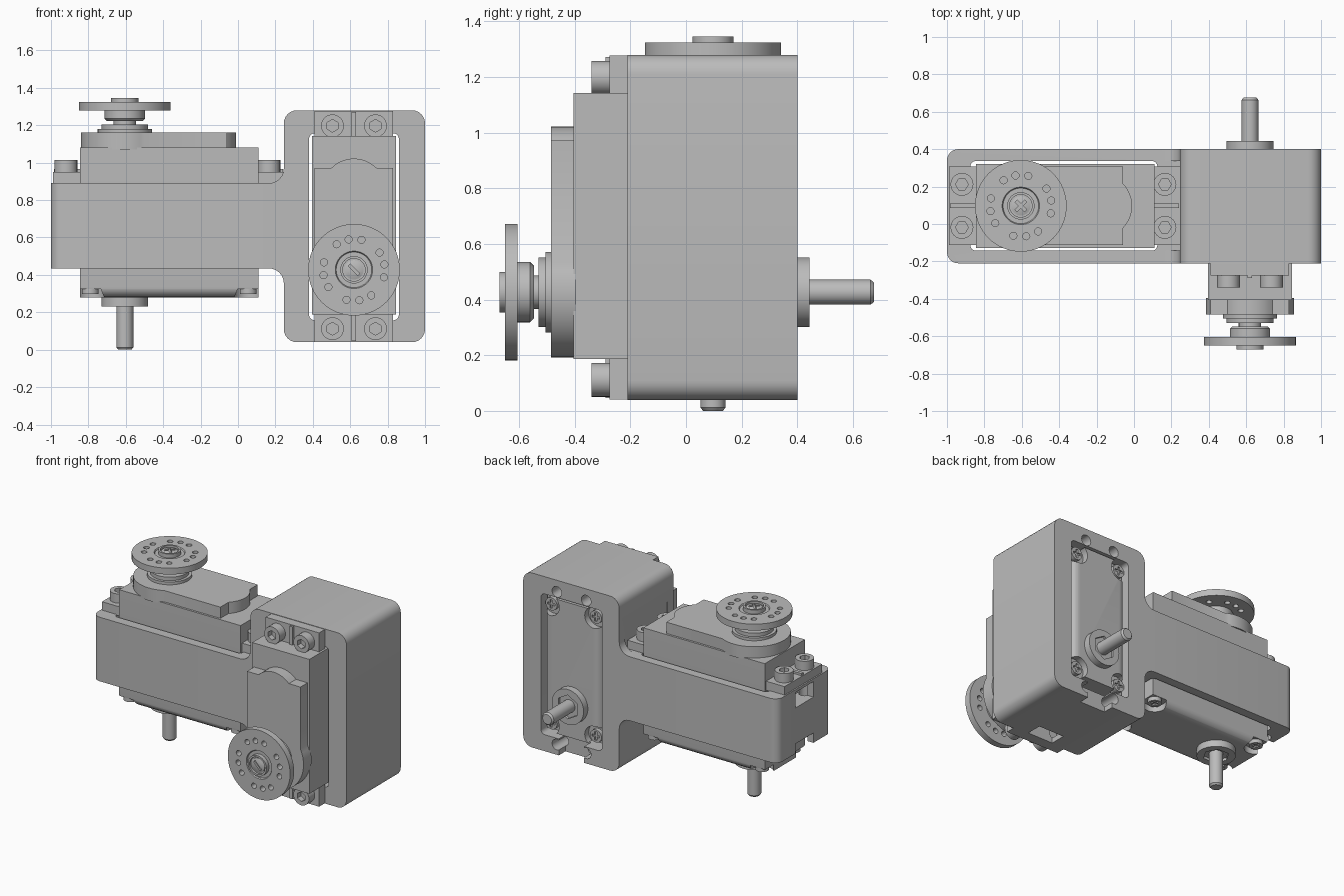
import bpy, bmesh, math
from mathutils import Matrix, Vector

if "Cube" in bpy.data.objects:
    bpy.data.objects.remove(bpy.data.objects["Cube"])

grey = bpy.data.materials.new("neutral_grey")
grey.use_nodes = True
grey.diffuse_color = (0.5, 0.5, 0.5, 1)
grey.node_tree.nodes["Principled BSDF"].inputs["Base Color"].default_value = (0.5, 0.5, 0.5, 1)
made = []


def frame(x, y, z, origin=(0, 0, 0)):
    """Matrix from three axis vectors and an origin."""
    m = Matrix((x, y, z)).transposed().to_4x4()
    m.translation = origin
    return m


def add(name, bm, m):
    bm.transform(m)
    bmesh.ops.recalc_face_normals(bm, faces=bm.faces)
    mesh = bpy.data.meshes.new(name)
    bm.to_mesh(mesh)
    bm.free()
    mesh.materials.append(grey)
    ob = bpy.data.objects.new(name, mesh)
    bpy.context.collection.objects.link(ob)
    made.append(ob)
    return ob


def prism(name, outlines, lo, hi, m):
    """Extrude one or more separate outlines from lo to hi."""
    bm = bmesh.new()
    for pts in outlines:
        face = bm.faces.new([bm.verts.new((p[0], p[1], lo)) for p in pts])
        top = bmesh.ops.extrude_face_region(bm, geom=[face])["geom"]
        bmesh.ops.translate(bm, vec=(0, 0, hi - lo),
                            verts=[v for v in top if isinstance(v, bmesh.types.BMVert)])
    return add(name, bm, m)


def lathe(name, profile, m, n=48):
    bm = bmesh.new()
    vs = [bm.verts.new((r, 0, z)) for r, z in profile]
    es = [bm.edges.new(p) for p in zip(vs, vs[1:])]
    bmesh.ops.spin(bm, geom=vs + es, cent=(0, 0, 0), axis=(0, 0, 1),
                   angle=math.tau, steps=n, use_duplicate=False)
    bmesh.ops.remove_doubles(bm, verts=bm.verts, dist=1e-5)
    return add(name, bm, m)


def arc(cx, cy, r, a, b, n):
    return [(cx + r * math.cos(math.radians(a + (b - a) * i / n)),
             cy + r * math.sin(math.radians(a + (b - a) * i / n))) for i in range(n + 1)]


def circle(cx, cy, r, n=24):
    return arc(cx, cy, r, 0, 360, n)[:-1]


def rect(x0, x1, y0, y1):
    return [(x0, y0), (x1, y0), (x1, y1), (x0, y1)]


def rounded(corners, n=6):
    """Polygon from (x, y, radius) corners."""
    out = []
    for i, (x, y, r) in enumerate(corners):
        p = Vector((x, y))
        if r == 0:
            out.append((x, y))
            continue
        d1 = (Vector(corners[i - 1][:2]) - p).normalized()
        d2 = (Vector(corners[(i + 1) % len(corners)][:2]) - p).normalized()
        half = d1.angle(d2) / 2
        c = p + (d1 + d2).normalized() * r / math.sin(half)
        s, e = p + d1 * r / math.tan(half) - c, p + d2 * r / math.tan(half) - c
        a = math.degrees(math.atan2(s.y, s.x))
        b = math.degrees(math.atan2(e.y, e.x))
        out += arc(c.x, c.y, r, a, a + (b - a + 180) % 360 - 180, n)
    return out


def cut(ob, outlines, lo, hi, m):
    cutter = prism("cutter", outlines, lo, hi, m)
    made.remove(cutter)
    mod = ob.modifiers.new("cut", "BOOLEAN")
    mod.operation, mod.solver, mod.object = "DIFFERENCE", "EXACT", cutter
    bpy.context.view_layer.update()
    result = bpy.data.meshes.new_from_object(
        ob.evaluated_get(bpy.context.evaluated_depsgraph_get()))
    ob.modifiers.clear()
    ob.data = result
    bpy.data.objects.remove(cutter)


# bracket: upright block joined to a level arm by fillets
bracket_axes = frame((1, 0, 0), (0, 0, 1), (0, -1, 0))
outline = rounded([(-1, 0.435, 0), (0.245, 0.435, 0.08), (0.245, 0.04, 0.07), (1, 0.04, 0.07),
                   (1, 1.28, 0.07), (0.245, 1.28, 0.07), (0.245, 0.89, 0.08), (-1, 0.89, 0)])
bracket = prism("bracket", [outline], -0.4, 0.21, bracket_axes)
bm = bmesh.new()
bm.from_mesh(bracket.data)
ends = [e for e in bm.edges if all(v.co.x < -0.99 for v in e.verts)
        and abs(e.verts[0].co.z - e.verts[1].co.z) > 0.1]
bmesh.ops.bevel(bm, geom=ends, offset=0.06, segments=6, affect="EDGES", profile=0.5)
bm.to_mesh(bracket.data)
bm.free()


def pairs(us, v):
    return [(u, s * v) for u in us for s in (-1, 1)]


SCREWS = pairs((-0.315, 0.77), 0.115)
CORNERS = pairs((-0.185, 0.66), 0.175)
along = frame((0, 1, 0), (0, 0, 1), (1, 0, 0))


def servo(side, m, floor):
    # openings in the bracket
    cut(bracket, [rounded([(x, y, 0.03) for x, y in rect(-0.27, 0.73, -0.24, 0.24)])], -0.1, 1, m)
    cut(bracket, [rect(0.7, 0.855, -0.24, 0.24)], 0.89, 1.05, m)
    cut(bracket, [circle(u, v, 0.038) for u, v in SCREWS], floor - 0.05, 0.92, m)
    cut(bracket, [rect(-0.5, -0.25, -0.1, 0.1)], 0.76, 0.87, m)
    cut(bracket, [rect(-0.5, -0.25, -0.1, 0.1)], floor - 0.05, floor + 0.07, m)

    # case, with long lower edges rounded and corner pockets
    section = rounded([(-0.225, 0.28, 0.06), (0.225, 0.28, 0.06), (0.225, 1.08, 0), (-0.225, 1.08, 0)])
    case = prism(side + "_case", [section], -0.24, 0.715, m @ along)
    cut(case, [circle(u, v, 0.075) for u, v in CORNERS], 0.2, 0.325, m)
    screws = prism(side + "_case_screws", [circle(u, v, 0.045) for u, v in CORNERS], 0.297, 0.33, m)
    for a in (0.008, 0.03):
        b = 0.038 - a
        cut(screws, [rect(u - a, u + a, v - b, v + b) for u, v in CORNERS], 0.28, 0.308, m)

    # gear cover: round at the shaft, with a bulge at the far end
    cover = arc(0, 0, 0.235, 63.3, 296.7, 32) + [(0.545, -0.21)]
    cover += arc(0.426, 0, 0.169, -45, 45, 12) + [(0.545, 0.21)]
    prism(side + "_gear_cover", [cover], 1.07, 1.16, m)

    # mounting tabs, ribs and socket screws
    prism(side + "_tabs", [rect(-0.385, -0.23, -0.21, 0.21), rect(0.7, 0.85, -0.21, 0.21)], 0.885, 0.95, m)
    prism(side + "_tab_ribs", [rect(-0.38, -0.23, -0.012, 0.012), rect(0.7, 0.845, -0.012, 0.012)],
          0.94, 0.965, m)
    heads = prism(side + "_tab_screws", [circle(u, v, 0.061) for u, v in SCREWS], 0.94, 1.015, m)
    cut(heads, [circle(u, v, 0.034, 6) for u, v in SCREWS], 0.975, 1.05, m)

    # output bearing and hub
    lathe(side + "_output_hub", [(0, 1.15), (0.145, 1.15), (0.145, 1.18), (0.125, 1.18), (0.125, 1.205),
                                 (0.06, 1.205), (0.06, 1.222), (0.095, 1.222), (0.108, 1.235),
                                 (0.108, 1.285), (0, 1.285)], m)

    # drilled horn disc with raised cap
    horn = lathe(side + "_horn", [(0, 1.28), (0.245, 1.28), (0.245, 1.325), (0.1, 1.325), (0.095, 1.317),
                                  (0.073, 1.317), (0.073, 1.345), (0.06, 1.345), (0.06, 1.33),
                                  (0, 1.33)], m, 64)
    holes = [math.radians(10 + 90 * k + 24 * j) for k in range(4) for j in (-1, 0, 1)]
    cut(horn, [circle(0.165 * math.cos(a), 0.165 * math.sin(a), 0.019, 16) for a in holes], 1.25, 1.34, m)
    screw = lathe(side + "_horn_screw", [(0, 1.32), (0.052, 1.32), (0.052, 1.335), (0.03, 1.342),
                                         (0, 1.344)], m, 24)
    for turn in (45, 135):
        cut(screw, [rect(-0.036, 0.036, -0.008, 0.008)], 1.329, 1.36,
            m @ Matrix.Rotation(math.radians(turn), 4, "Z"))

    # rear boss with hexagonal recess, and pivot pin
    boss = prism(side + "_rear_boss", [circle(0, 0, 0.125, 48)], 0.232, 0.29, m)
    cut(boss, [circle(0, 0, 0.085, 6)], 0.2, 0.25, m)
    lathe(side + "_pivot_pin", [(0, 0), (0.035, 0), (0.045, 0.012), (0.045, 0.3), (0, 0.3)], m, 32)


servo("right", frame((1, 0, 0), (0, 1, 0), (0, 0, 1), (-0.605, 0.097, 0)), 0.435)
servo("left", frame((0, 0, 1), (-1, 0, 0), (0, -1, 0), (0.62, 0.675, 0.427)), 0.28)

# smooth round faces, keep edges sharp
bpy.ops.object.select_all(action="DESELECT")
for ob in made:
    ob.select_set(True)
bpy.context.view_layer.objects.active = bracket
bpy.ops.object.shade_smooth_by_angle(angle=math.radians(30))
